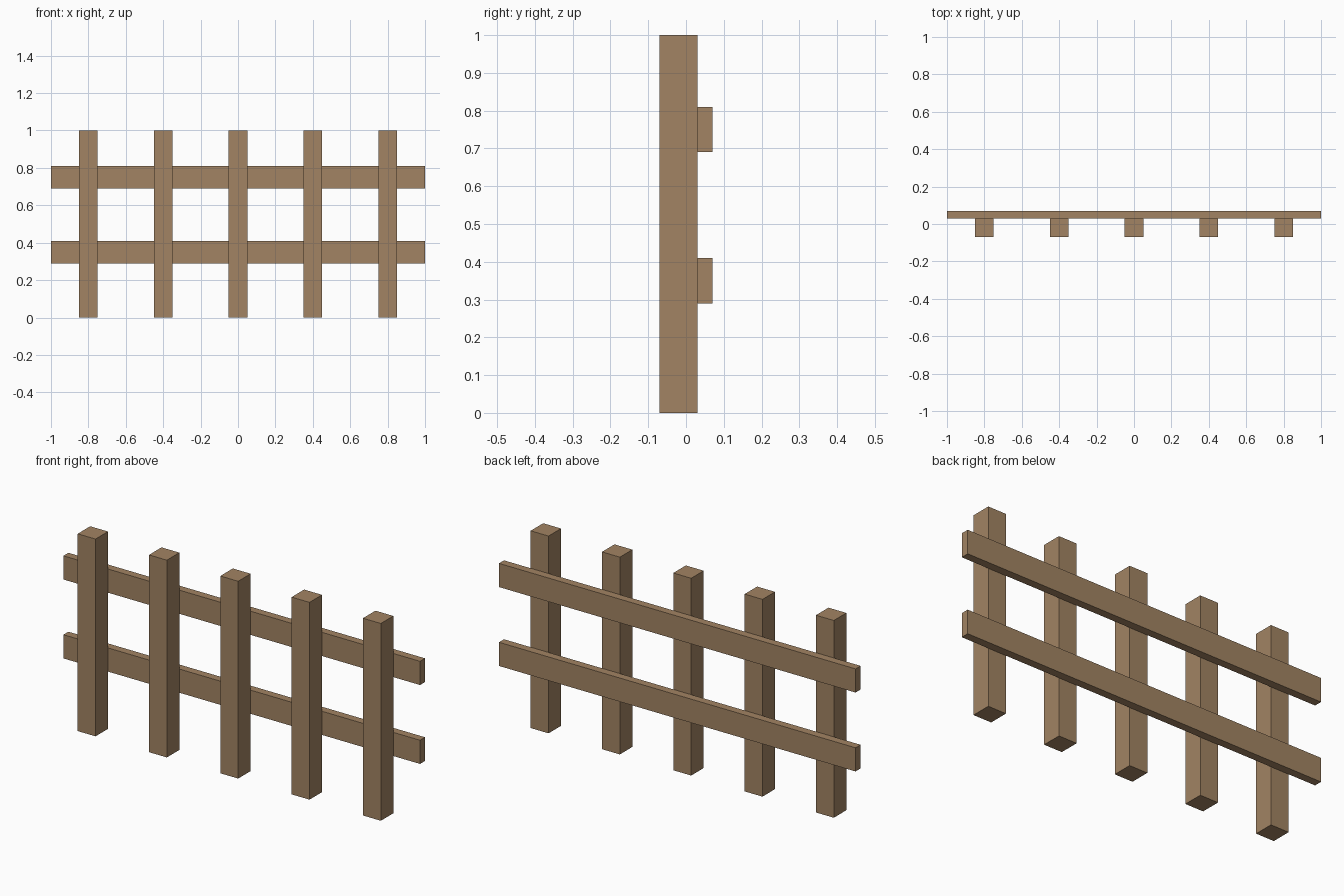
import bpy

if "Cube" in bpy.data.objects:
    bpy.data.objects.remove(bpy.data.objects["Cube"])

# Shared wood colour
wood = bpy.data.materials.new("wood")
wood.diffuse_color = (0.36, 0.23, 0.125, 1)
wood.use_nodes = True
wood.node_tree.nodes["Principled BSDF"].inputs["Base Color"].default_value = wood.diffuse_color


def box(name, centre, size):
    bpy.ops.mesh.primitive_cube_add(size=1, location=centre)
    obj = bpy.context.object
    obj.name = name
    obj.scale = size
    bpy.ops.object.transform_apply(location=False, rotation=False, scale=True)
    obj.data.materials.append(wood)
    return obj


# Five upright posts, evenly spaced along the front
for i in range(5):
    box(f"post_{i + 1}", (-0.8 + 0.4 * i, -0.02, 0.5), (0.1, 0.1, 1.0))

# Two rails fixed against the back of the posts
for name, z in (("lower_rail", 0.35), ("upper_rail", 0.75)):
    box(name, (0, 0.05, z), (2.0, 0.04, 0.12))
